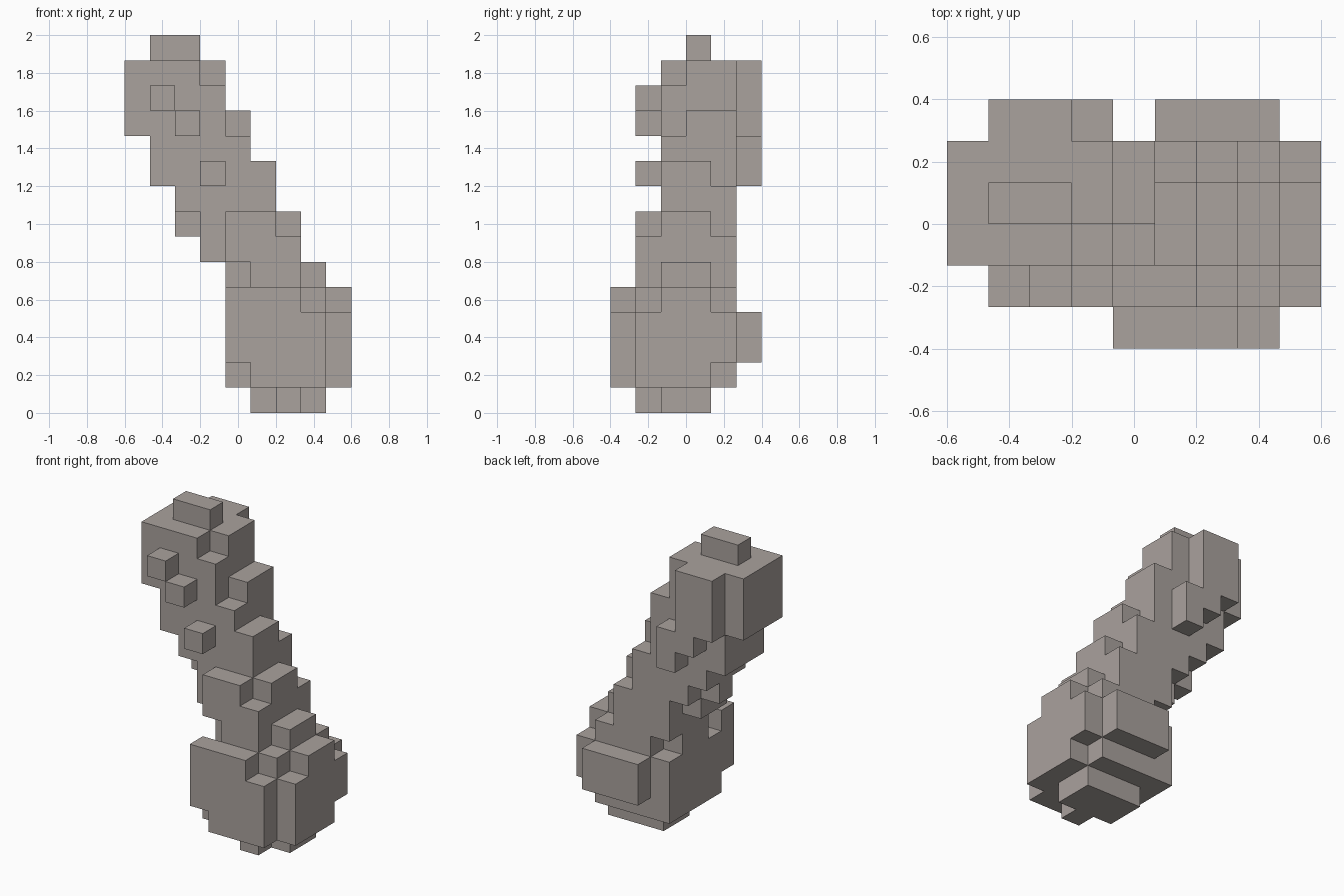
import bpy
import bmesh
from mathutils import Vector
from itertools import product

default_cube = bpy.data.objects.get("Cube")
if default_cube:
    bpy.data.objects.remove(default_cube, do_unlink=True)

CELL = 2 / 15
ORIGIN = Vector((-4.5, -3, 0))

stone = bpy.data.materials.new("warm_grey_stone")
stone.use_nodes = True
stone.diffuse_color = (0.4, 0.36, 0.34, 1)
shader = next(n for n in stone.node_tree.nodes if n.type == 'BSDF_PRINCIPLED')
shader.inputs["Base Color"].default_value = stone.diffuse_color

# Maps every filled grid cell to the part that owns it
owner = {}


def fill(part, x, y, z, wide=1, deep=1, tall=1):
    """Give a block of grid cells to a part, from its lowest corner."""
    for cell in product(range(x, x + wide), range(y, y + deep), range(z, z + tall)):
        owner.setdefault(cell, part)


def slope(x):
    """Height of the leaning upper side, two cells down per column."""
    return 19 - 2 * x


# Leaning stem: one upright column per step, with a narrower tip on each
for x, bottom in enumerate((11, 9, 8, 7, 5, 1, 1, 1)):
    top = min(slope(x), 14)
    fill("stem", x, 2, bottom, deep=3, tall=top - bottom)
    if slope(x) < 14:
        fill("stem_steps", x, 3 if x < 5 else 2, top, deep=2)

# Small steps under the stem
fill("stem_underside", 2, 3, 7)
fill("stem_underside", 3, 2, 6, deep=2)

# Swollen base, cut off by the same slope
for x in range(5, 8):
    fill("base", x, 1, 1, deep=4, tall=min(slope(x), 8) - 1)
fill("base", 4, 1, 1, deep=4, tall=3)
fill("base", 4, 2, 4, deep=2)
fill("base", 4, 1, 6, tall=2)

# Rounded bulges on the left, front and back of the base
fill("left_bulge", 8, 1, 1, deep=3, tall=3)
fill("left_bulge", 8, 4, 2, tall=2)
fill("left_bulge", 8, 2, 4, deep=2)
fill("front_bulge", 5, 0, 1, wide=3, tall=3)
fill("front_bulge", 4, 0, 2, wide=3, tall=3)
fill("back_bulge", 5, 5, 2, wide=3, tall=2)

# Foot
fill("foot", 5, 2, 0, wide=3, deep=2)
fill("foot", 6, 1, 0, deep=3)

# Ridge behind the head, cap above it and knobs on the front
for x in range(1, 4):
    top = 14 if x < 3 else 11
    fill("back_ridge", x, 5, 12 - x, tall=top - 12 + x)
fill("top_cap", 1, 3, 14, wide=2)
for x, z in ((1, 12), (2, 11), (3, 9)):
    fill("front_knobs", x, 1, z)


def add_side(bm, cell, axis, side):
    """Add the square on one side of a cell, wound to face outwards."""
    u, v = Vector(), Vector()
    u[(axis + 1) % 3] = v[(axis + 2) % 3] = 1
    corner = Vector(cell) + ORIGIN
    if side > 0:
        corner[axis] += 1
    else:
        u, v = v, u
    outline = (corner, corner + u, corner + u + v, corner + v)
    bm.faces.new([bm.verts.new(point * CELL) for point in outline])


# Build every part, keeping only the faces on the outside of the figure
for part in dict.fromkeys(owner.values()):
    bm = bmesh.new()
    for cell in (c for c, name in owner.items() if name == part):
        for axis, side in product(range(3), (-1, 1)):
            neighbour = list(cell)
            neighbour[axis] += side
            if tuple(neighbour) not in owner:
                add_side(bm, cell, axis, side)
    bmesh.ops.remove_doubles(bm, verts=bm.verts, dist=CELL / 100)
    mesh = bpy.data.meshes.new(part)
    bm.to_mesh(mesh)
    bm.free()
    mesh.materials.append(stone)
    bpy.context.collection.objects.link(bpy.data.objects.new(part, mesh))
